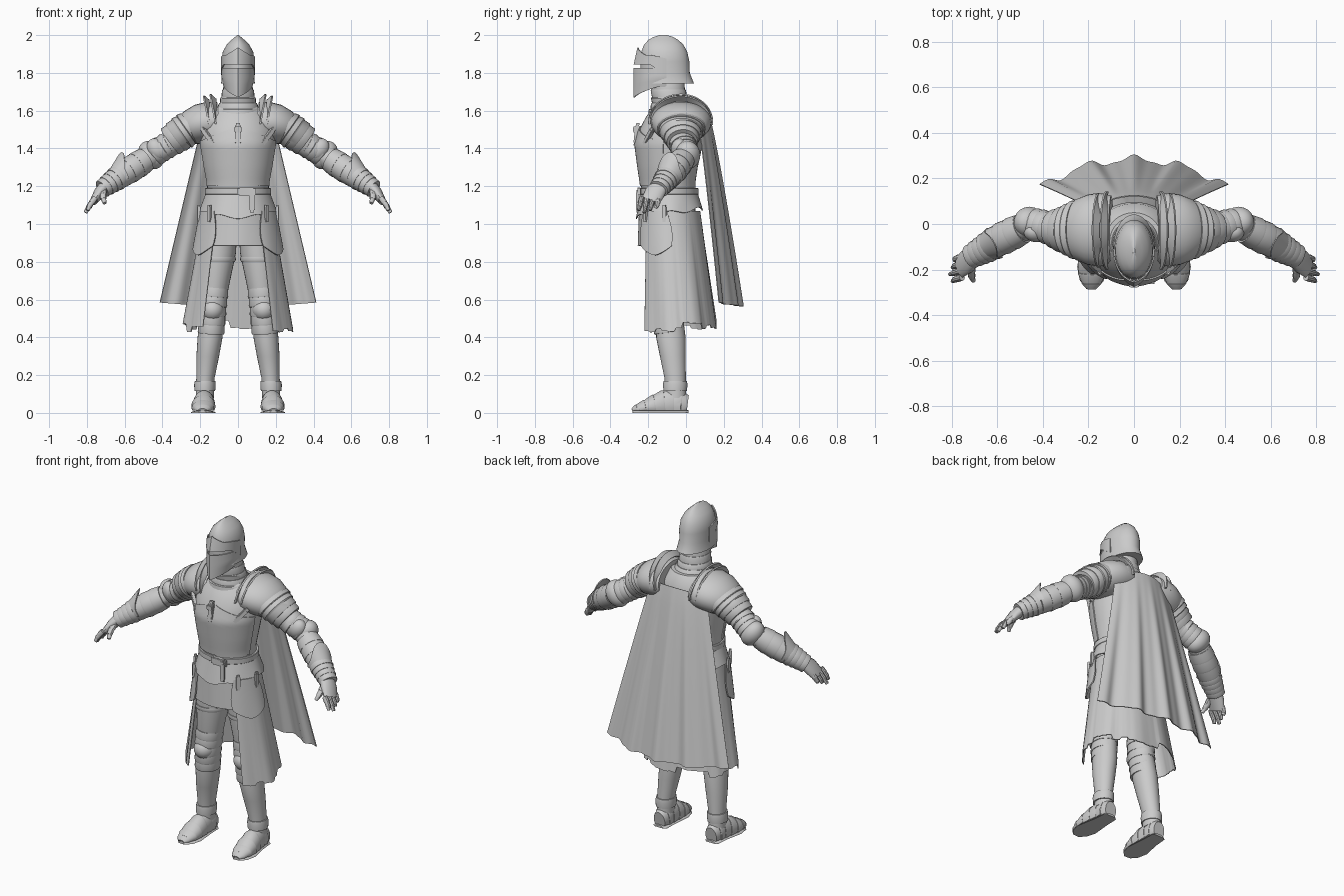
import bpy, bmesh, random
from math import sin, cos, pi, radians
from mathutils import Vector, Matrix

random.seed(4)
if "Cube" in bpy.data.objects:
    bpy.data.objects.remove(bpy.data.objects["Cube"])

steel = bpy.data.materials.new("plain_grey")
steel.use_nodes = True
steel.diffuse_color = (0.6, 0.6, 0.6, 1)
steel.node_tree.nodes["Principled BSDF"].inputs["Base Color"].default_value = (0.6, 0.6, 0.6, 1)


def finish(name, bm, mirror=False, angle=35):
    bmesh.ops.recalc_face_normals(bm, faces=bm.faces)
    mesh = bpy.data.meshes.new(name)
    bm.to_mesh(mesh)
    bm.free()
    ob = bpy.data.objects.new(name, mesh)
    bpy.context.collection.objects.link(ob)
    mesh.materials.append(steel)
    bpy.ops.object.select_all(action='DESELECT')
    ob.select_set(True)
    bpy.context.view_layer.objects.active = ob
    bpy.ops.object.shade_smooth_by_angle(angle=radians(angle))
    if mirror:
        ob.modifiers.new("Mirror", 'MIRROR').use_mirror_merge = False
    return ob


def loft(name, rings, ref=(0, 1, 0), flat=False, mirror=False, seg=28, floor=None):
    """Closed tube through (centre, radius_u, radius_v) rings."""
    bm, loops = bmesh.new(), []
    pts = [Vector(r[0]) for r in rings]
    for i, (_, a, b) in enumerate(rings):
        t = pts[min(i + 1, len(pts) - 1)] - pts[max(i - 1, 0)]
        t = Vector((0, 0, 1)) if flat else t.normalized()
        u = Vector(ref).cross(t).normalized()
        v = t.cross(u)
        loop = []
        for k in range(seg):
            w = 2 * pi * k / seg
            p = pts[i] + u * a * cos(w) + v * b * sin(w)
            if floor is not None:
                p.z = max(p.z, floor)
            loop.append(bm.verts.new(p))
        loops.append(loop)
    for lo, hi in zip(loops, loops[1:]):
        for k in range(seg):
            bm.faces.new((lo[k], lo[k - 1], hi[k - 1], hi[k]))
    bm.faces.new(loops[0])
    bm.faces.new(loops[-1])
    return finish(name, bm, mirror)


def sheet(name, f, nu, nv, thick=0.006, mirror=False):
    """Thin plate from a surface f(u, v) with u and v from 0 to 1."""
    bm = bmesh.new()
    g = [[bm.verts.new(f(i / nu, j / nv)) for j in range(nv + 1)] for i in range(nu + 1)]
    for i in range(nu):
        for j in range(nv):
            bm.faces.new((g[i][j], g[i + 1][j], g[i + 1][j + 1], g[i][j + 1]))
    bmesh.ops.recalc_face_normals(bm, faces=bm.faces)
    bmesh.ops.solidify(bm, geom=bm.faces[:], thickness=thick)
    return finish(name, bm, mirror)


def at(rings, t):
    """Ring interpolated at fraction t of a ring list."""
    s = min(t, 0.9999) * (len(rings) - 1)
    i = int(s)
    (p, a, b), (q, c, d) = rings[i], rings[i + 1]
    k = s - i
    return Vector(p).lerp(Vector(q), k), a + (c - a) * k, b + (d - b) * k


def lames(name, rings, n, step=0.08, **kw):
    """Overlapping bands, each flaring toward its far edge."""
    out = []
    for i in range(n):
        for t, s in ((i / n, 1), ((i + 0.85) / n, 1 + step), ((i + 1) / n, 1 + step * 0.6)):
            p, a, b = at(rings, t)
            out.append((p, a * s, b * s))
    return loft(name, out, **kw)


def box(name, loc, size, rot=(0, 0, 0), mirror=False):
    bm = bmesh.new()
    bmesh.ops.create_cube(bm, size=1)
    bmesh.ops.bevel(bm, geom=bm.edges[:], offset=0.12, segments=2, affect='EDGES')
    turn = Matrix.Rotation(rot[2], 4, 'Z') @ Matrix.Rotation(rot[1], 4, 'Y') @ Matrix.Rotation(rot[0], 4, 'X')
    bm.transform(Matrix.Translation(loc) @ turn @ Matrix.Diagonal((*size, 1)))
    return finish(name, bm, mirror)


def ball(name, loc, size, tilt=0, mirror=True):
    bm = bmesh.new()
    bmesh.ops.create_uvsphere(bm, u_segments=24, v_segments=14, radius=1)
    bm.transform(Matrix.Translation(loc) @ Matrix.Rotation(tilt, 4, 'Y') @ Matrix.Diagonal((*size, 1)))
    return finish(name, bm, mirror)


def stack(rows):
    return [((0, y, z), a, b) for z, y, a, b in rows]


# Torso and hips
torso = stack([(0.98, -.085, .15, .13), (1.16, -.09, .163, .143), (1.22, -.095, .163, .145),
               (1.3, -.095, .178, .157), (1.42, -.09, .198, .178), (1.5, -.075, .198, .172),
               (1.57, -.06, .17, .15), (1.62, -.06, .12, .11)])
loft("torso", torso, flat=True, seg=40)


def chest(u, v):
    s = 2 * u - 1
    z = 1.2 + v * (0.24 + 0.08 * (1 - abs(s)) ** 1.5)
    i = max(k for k in range(len(torso) - 1) if torso[k][0][2] <= z)
    k = (z - torso[i][0][2]) / (torso[i + 1][0][2] - torso[i][0][2])
    p, a, b = at(torso, (i + k) / (len(torso) - 1))
    w = s * 1.4
    return ((a + .006) * sin(w), p.y - (b + .006) * cos(w), z)


sheet("breastplate", chest, 32, 14)
box("chest_strap", (0, -.262, 1.475), (.03, .022, .12), (-.12, 0, 0))
box("chest_buckle", (0, -.27, 1.5), (.042, .02, .03))
box("side_strap", (.155, -.2, 1.46), (.026, .02, .13), (0, .75, .6), True)

# Gorget and neck
lames("gorget", stack([(1.58, -.07, .13, .13), (1.63, -.08, .098, .1), (1.68, -.09, .085, .09),
                       (1.76, -.1, .07, .085)]), 5, .06, flat=True)

# Helmet skull with a ridged crown
loft("helmet_skull", stack([(1.745, -.1, .09, .142), (1.755, -.1, .088, .138), (1.8, -.11, .082, .13),
                            (1.86, -.112, .086, .13), (1.91, -.115, .081, .122), (1.95, -.118, .06, .104),
                            (1.975, -.12, .034, .078), (1.99, -.12, .016, .052), (2.0, -.12, .004, .02)]),
     flat=True, seg=40)


def face(s, reach):
    w = s * 1.75
    return .087 * sin(w), -.125 - (reach * (.6 * cos(w) + .4 * (1 - abs(s) * 1.1)))


def jaw(u, v):
    s = 2 * u - 1
    low = 1.67 + .055 * min(1, abs(s) * 1.3)
    x, y = face(s, .152)
    return (x * (.88 + .12 * min(1, v * 2)), y, low + v * (1.825 - low))


def brow(u, v):
    s = 2 * u - 1
    x, y = face(s, .152 - .02 * v * (1 - abs(s)))
    low = 1.845 - .06 * max(0, abs(s) - .6) / .4
    top = 1.875 + .06 * max(0, 1 - abs(s) * 2.2) ** 1.3 + .02 * sin(abs(s) * pi)
    return (x * 1.03, y, low + v * (top - low))


sheet("visor_jaw", jaw, 32, 8)
sheet("visor_brow", brow, 32, 6)

# Shoulders
lower = [((.25, -.025, 1.515), .088, .13), ((.3, -.025, 1.48), .088, .105), ((.36, -.02, 1.435), .078, .078)]
loft("pauldron", [((.1, -.025, 1.545), .1, .15), ((.15, -.025, 1.54), .108, .162),
                  ((.2, -.025, 1.53), .105, .155), ((.25, -.025, 1.51), .094, .135),
                  ((.27, -.025, 1.5), .08, .115)], mirror=True)
lames("pauldron_lames", lower, 4, .07, mirror=True)
for name, x, r in (("inner_shoulder_flange", .115, .15), ("outer_shoulder_flange", .15, .142)):
    def flange(u, v, x=x, r=r):
        w = pi * (1.05 * u - .02)
        k = .82 + .18 * v
        return (x + .03 * sin(w) * v, -.028 - (r + .022) * k * cos(w), 1.54 + r * k * sin(w))
    sheet(name, flange, 24, 2, .009, True)

# Arms
loft("arm", [((.22, -.03, 1.53), .085, .085), ((.35, -.02, 1.43), .068, .07), ((.46, 0, 1.36), .062, .062),
             ((.58, -.065, 1.285), .062, .064), ((.69, -.125, 1.21), .042, .045)], mirror=True)
lames("upper_arm_bands", [((.36, -.02, 1.425), .066, .07), ((.44, 0, 1.375), .066, .066)], 3, .08, mirror=True)
ball("elbow_cop", (.46, .008, 1.365), (.062, .068, .08), .6)
ball("elbow_wing", (.43, -.035, 1.395), (.05, .045, .062), .6)
lames("forearm_plate", [((.49, -.02, 1.34), .066, .066), ((.56, -.055, 1.295), .071, .072),
                        ((.63, -.09, 1.25), .062, .064)], 3, .05, mirror=True)
lames("gauntlet_wrist", [((.63, -.095, 1.25), .064, .066), ((.72, -.145, 1.185), .046, .05)], 4, .08, mirror=True)
back = Vector((-.8, .4, .45)).normalized()
up = (Vector((0, 0, 1)) - back * back.z).normalized()
side = back.cross(up)


def cuff(u, v):
    a = (u - .5) * 3.6
    c = max(0, cos(a)) ** 4
    r = .056 + v * (.018 + .036 * c)
    return Vector((.655, -.105, 1.235)) + back * v * (.05 + .055 * c) + up * r * cos(a) + side * r * sin(a)


sheet("gauntlet_cuff", cuff, 24, 6, mirror=True)

# Hands
loft("palm", [((.7, -.135, 1.205), .034, .044), ((.735, -.165, 1.165), .03, .055),
              ((.765, -.19, 1.12), .02, .05)], mirror=True, seg=16)
for i, name in enumerate(("index", "middle", "ring", "little")):
    y, d = -.235 + .03 * i, .012 * abs(i - 1)
    lames(name + "_finger", [((.755, y, 1.14), .015, .014), ((.785, y - .008, 1.1), .014, .013),
                             ((.808 - d, y - .016, 1.06 + d), .009, .008)], 3, .15, mirror=True, seg=10)
lames("thumb", [((.715, -.18, 1.18), .02, .018), ((.715, -.225, 1.14), .016, .015),
                ((.705, -.25, 1.11), .009, .009)], 3, .12, mirror=True, seg=10)

# Belt and fauld
loft("belt", stack([(1.155, -.09, .172, .153), (1.158, -.09, .176, .157), (1.187, -.09, .176, .157),
                    (1.19, -.09, .172, .153)]), flat=True, seg=40)
box("belt_buckle", (.045, -.248, 1.17), (.1, .02, .045))
box("belt_tail", (.075, -.258, 1.12), (.028, .012, .12))


def hoop(w, a, b, y, z):
    return (a * sin(w), y - b * cos(w), z)


def fauld(u, v):
    w = (2 * u - 1) * pi
    drop = .105 + .022 * cos(w) + .01 * cos(w * 6)
    return hoop(w, .17 + .035 * v, .15 + .028 * v, -.088, 1.165 - v * drop)


sheet("fauld", fauld, 64, 5)

# Skirt with a front opening and ragged hem
hem = [random.uniform(-.025, .03) for _ in range(28)]


def drape(w, v, z, out=0):
    fold = 1 + .02 * v * cos(w * 9)
    return hoop(w, (.182 + .108 * v + out) * fold, (.16 + .055 * v + out) * fold, -.085 + .035 * v, z)


def skirt(u, v):
    w = .68 + u * (2 * pi - 1.36)
    low = .465 + hem[min(27, int(u * 28))] - .02 * abs(2 * u - 1)
    return drape(w, v, 1.07 - v * (1.07 - low))


def apron(u, v):
    return drape((u - .5) * 1.44, .28 * v, 1.07 - .185 * v, .004)


def tasset(u, v):
    s = 2 * u - 1
    z = 1.07 - v * (.235 - .05 * abs(s) ** 1.5)
    return drape(1.08 + s * (.4 + .12 * sin(v * pi * .75)), (1.07 - z) / .6, z, .022)


sheet("skirt", skirt, 112, 10, .005)
sheet("front_apron", apron, 16, 4, .005)
sheet("tasset", tasset, 16, 8, .008, True)
for name, w in (("front_tasset_strap", .8), ("rear_tasset_strap", 1.4)):
    box(name, drape(w, .03, 1.055, .026), (.022, .016, .09), (0, 0, w), True)

# Cape with soft folds


def cape(u, v):
    s = 2 * u - 1
    fold = .016 * v * cos(4 * pi * s) + .005 * v * cos(9 * pi * s)
    y = .125 - .06 * s * s + (.16 - .06 * s * s) * v ** .85 + fold
    return (s * (.19 + .225 * v), y, 1.57 - .03 * s * s - v * (1.005 - .05 * s * s))


sheet("cape", cape, 64, 20, .005)

# Legs
loft("leg", [((.095, -.085, 1.02), .09, .1), ((.105, -.09, .85), .095, .098), ((.125, -.09, .65), .073, .078),
             ((.135, -.085, .52), .062, .068), ((.148, -.08, .4), .066, .078), ((.16, -.07, .3), .06, .068),
             ((.173, -.057, .18), .048, .056), ((.176, -.055, .08), .048, .056)], flat=True, mirror=True)
loft("thigh_band", [((.11, -.09, .8), .094, .098), ((.11, -.09, .81), .099, .103),
                    ((.11, -.09, .825), .097, .101)], flat=True, mirror=True)
lames("knee_lames", [((.126, -.095, .66), .074, .078), ((.135, -.098, .54), .07, .078),
                     ((.143, -.09, .42), .066, .074)], 5, .07, mirror=True)
ball("knee_cop", (.135, -.13, .545), (.06, .065, .06))
loft("ankle_band", [((.176, -.057, .115), .055, .062), ((.175, -.057, .15), .057, .065),
                    ((.174, -.057, .17), .054, .062)], flat=True, mirror=True)

# Plated shoes
lames("sabaton", [((.188, -.285, .012), .022, .012), ((.187, -.255, .02), .046, .028),
                  ((.185, -.2, .03), .062, .045), ((.181, -.14, .04), .057, .07),
                  ((.178, -.08, .045), .05, .08), ((.176, -.03, .045), .048, .07),
                  ((.176, .008, .04), .036, .05)], 7, .07, ref=(0, 0, 1), floor=.012, mirror=True)
loft("shoe_sole", [((.188, -.283, 0), .02, .014), ((.186, -.25, 0), .052, .014), ((.184, -.19, 0), .066, .014),
                   ((.178, -.08, 0), .05, .014), ((.176, .0, 0), .045, .014), ((.176, .012, 0), .03, .014)],
     ref=(0, 0, 1), floor=0, mirror=True)
